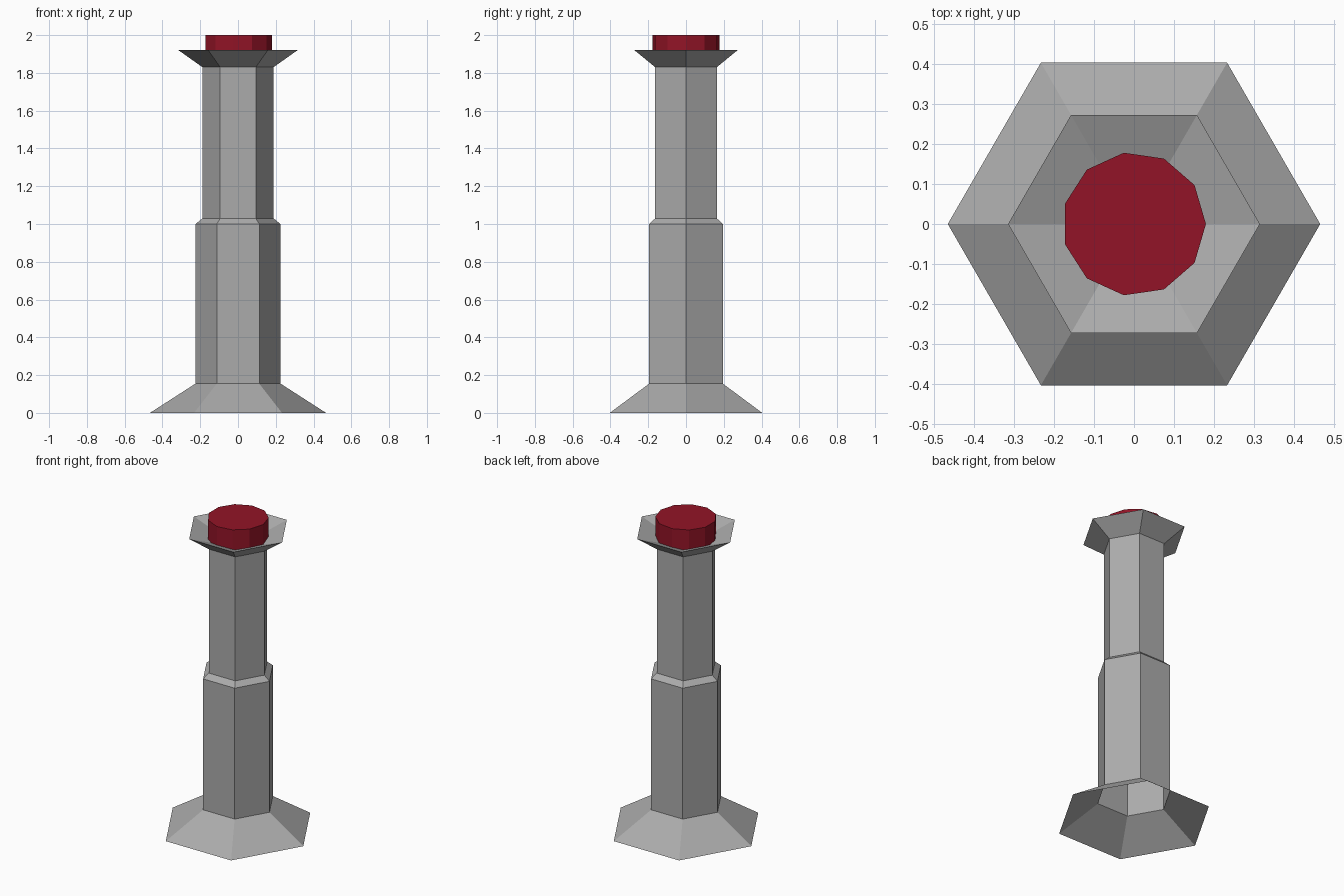
import bpy, bmesh
from math import cos, sin, tau

if "Cube" in bpy.data.objects:
    bpy.data.objects.remove(bpy.data.objects["Cube"])


def lathe(name, profile, sides, colour, caps=False):
    """Stack n-sided rings from (radius, z) pairs and skin them with flat faces."""
    bm = bmesh.new()
    rings = [[bm.verts.new((r * cos(tau * i / sides), r * sin(tau * i / sides), z))
              for i in range(sides)] for r, z in profile]
    for low, high in zip(rings, rings[1:]):
        for i in range(sides):
            j = (i + 1) % sides
            bm.faces.new((low[i], low[j], high[j], high[i]))
    if caps:
        bm.faces.new(rings[0][::-1])
        bm.faces.new(rings[-1])
    mesh = bpy.data.meshes.new(name)
    bm.to_mesh(mesh)
    bm.free()
    obj = bpy.data.objects.new(name, mesh)
    bpy.context.collection.objects.link(obj)
    mat = bpy.data.materials.new(name + "_colour")
    mat.diffuse_color = (*colour, 1)
    mat.use_nodes = True
    mat.node_tree.nodes["Principled BSDF"].inputs["Base Color"].default_value = mat.diffuse_color
    mesh.materials.append(mat)
    return obj


# Hexagonal column: flared foot (open below), stepped shaft, flared rim,
# then a shallower dish running inwards under the button
lathe("column", [(0.466, 0), (0.225, 0.155), (0.225, 1.0), (0.188, 1.03),
                 (0.188, 1.83), (0.315, 1.92), (0.15, 1.86)], 6, (0.41, 0.41, 0.41))

# Red eleven-sided button sitting in the dish
lathe("button", [(0.18, 1.85), (0.18, 2.0)], 11, (0.29, 0.007, 0.02), caps=True)
